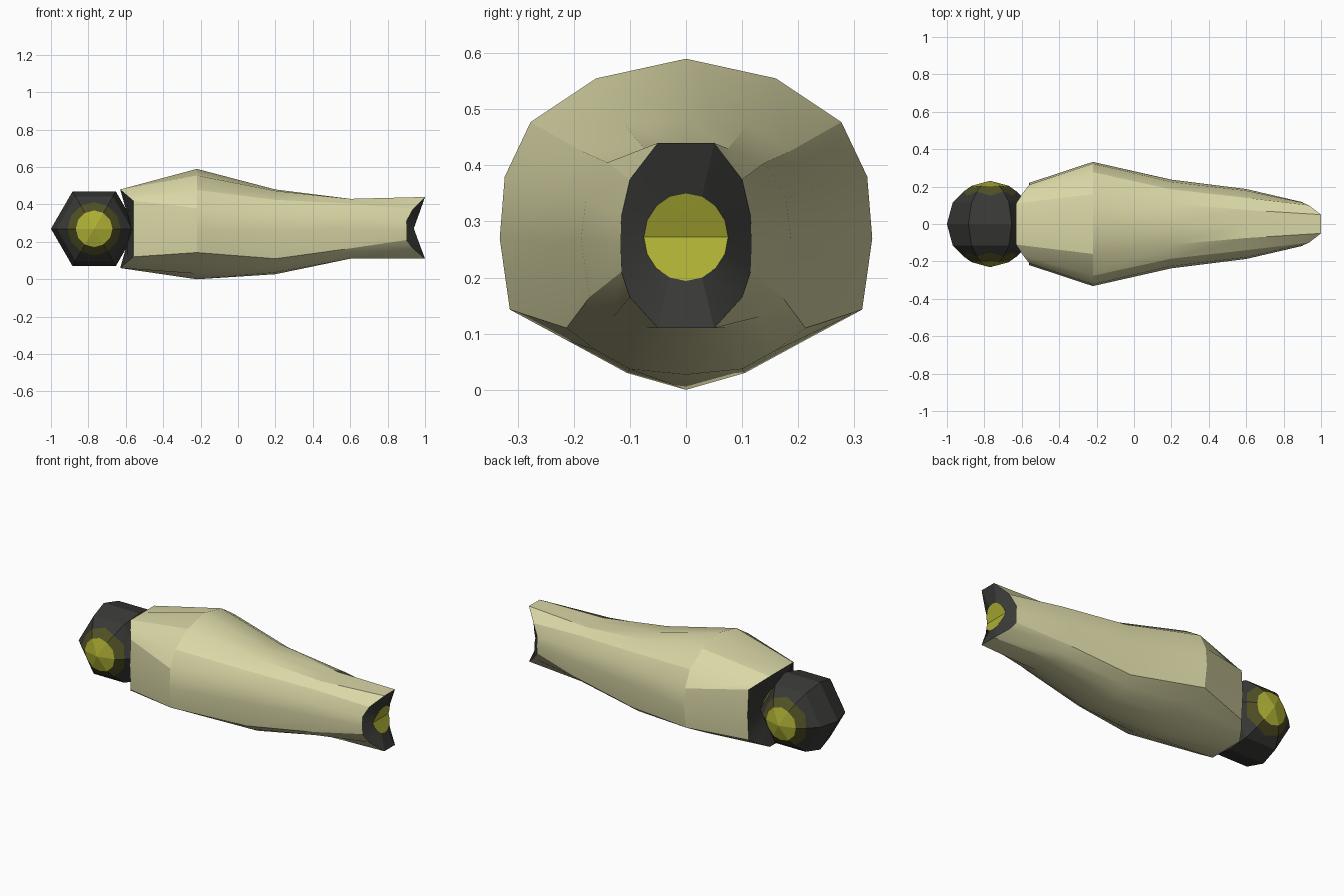
import bpy, math

if "Cube" in bpy.data.objects:
    bpy.data.objects.remove(bpy.data.objects["Cube"])


def material(name, rgb):
    m = bpy.data.materials.new(name)
    m.diffuse_color = (*rgb, 1)
    m.use_nodes = True
    m.node_tree.nodes["Principled BSDF"].inputs["Base Color"].default_value = m.diffuse_color
    return m


TAN = material("sand shell", (0.70, 0.68, 0.38))
DARK = material("dark joint", (0.04, 0.04, 0.037))
YELLOW = material("yellow pad", (0.42, 0.43, 0.035))
OLIVE = material("olive pad rim", (0.08, 0.08, 0.018))


def build(name, verts, faces, mats, slots, angle):
    me = bpy.data.meshes.new(name)
    me.from_pydata(verts, [], faces)
    for m in mats:
        me.materials.append(m)
    for p, s in zip(me.polygons, slots):
        p.material_index = s
    ob = bpy.data.objects.new(name, me)
    bpy.context.collection.objects.link(ob)
    bpy.context.view_layer.objects.active = ob
    ob.select_set(True)
    bpy.ops.object.shade_smooth_by_angle(angle=math.radians(angle))
    ob.select_set(False)


def loft(rings, slots_by_band):
    """Skin between rings of equal length."""
    n = len(rings[0])
    verts = [v for r in rings for v in r]
    faces, slots = [], []
    for k, s in enumerate(slots_by_band):
        for i in range(n):
            j = (i + 1) % n
            faces.append((k * n + i, k * n + j, (k + 1) * n + j, (k + 1) * n + i))
            slots.append(s)
    return verts, faces, slots


def fan(verts, faces, slots, start, n, tip, slot, flip=False):
    c = len(verts)
    verts.append(tip)
    for i in range(n):
        a, b = start + i, start + (i + 1) % n
        faces.append((b, a, c) if flip else (a, b, c))
        slots.append(slot)


# --- Limb shell: half sections from top to bottom, mirrored in y ---
def mirror(half):
    return half + [(x, -y, z) for x, y, z in half[-2:0:-1]]


def section(x, pts):
    return mirror([(x, y, z) for y, z in pts])


near_end = mirror([(-.63, 0, .48), (-.63, .11, .48), (-.595, .165, .45), (-.56, .21, .42),
                   (-.56, .22, .27), (-.56, .21, .12), (-.595, .165, .09), (-.63, .11, .06),
                   (-.63, 0, .06)])
bulge = section(-.22, [(0, .59), (.16, .555), (.277, .477), (.323, .38), (.332, .27),
                       (.314, .143), (.21, .087), (.105, .03), (0, 0)])
waist = section(.2, [(0, .48), (.11, .473), (.185, .425), (.225, .36), (.237, .26),
                     (.213, .11), (.16, .07), (.1, .037), (0, .027)])
wrist = section(.6, [(0, .43), (.075, .43), (.14, .405), (.178, .34), (.187, .27),
                     (.172, .165), (.13, .13), (.07, .11), (0, .11)])
far_end = mirror([(1, 0, .44), (1, .05, .44), (.935, .1, .375), (.9, .115, .31),
                  (.9, .117, .26), (.9, .115, .21), (.935, .1, .165), (1, .05, .11),
                  (1, 0, .11)])


# Rounded pad outline lying on the V-shaped notch of an end
def pad(x, slope, zc, ry, rz):
    ring = []
    for i in range(16):
        a = math.tau * i / 16
        dz = rz * math.cos(a)
        ring.append((x + slope * abs(dz), ry * math.sin(a), zc + dz))
    return ring


near_pad = pad(-.57, -.28, .27, .11, .11)
far_pad = pad(.94, .36, .272, .075, .078)
v, f, s = loft([near_pad, near_end, bulge, waist, wrist, far_end, far_pad],
               [1, 0, 0, 0, 0, 1])
fan(v, f, s, 0, 16, (-.57, 0, .27), 2, flip=True)
fan(v, f, s, 6 * 16, 16, (.94, 0, .272), 2)
build("limb_shell", v, f, [TAN, DARK, YELLOW], s, 25)

# --- Six-sided ball joint, axis along y, with round pads on both poles ---
R, CX, CZ = .231, -.769, .27
PROFILE = [(R * math.cos(math.radians(a)), R * math.sin(math.radians(a)))
           for a in (0, 30, 60, 90)]


def depth(t):
    for (r0, y0), (r1, y1) in zip(PROFILE, PROFILE[1:]):
        if r1 <= t <= r0 + 1e-6:
            return y0 + (y1 - y0) * (r0 - t) / (r0 - r1)
    return R


def ball_ring(r, side, rounded):
    ring = []
    for i in range(12):
        a = math.tau * i / 12
        c = math.cos(math.radians(30)) if i % 2 else 1
        t = r / c if rounded else r      # distance in hexagon units
        ring.append((CX + t * c * math.cos(a), side * depth(t), CZ + t * c * math.sin(a)))
    return ring


rings = [ball_ring(r, -1, q) for r, q in ((.098, True), (.142, True), (R * .866, False))]
rings.append(ball_ring(R, -1, False))
rings += [[(x, -y, z) for x, y, z in r] for r in reversed(rings[:3])]
v, f, s = loft(rings, [2, 0, 0, 0, 0, 2])
fan(v, f, s, 0, 12, (CX, -R, CZ), 1)
fan(v, f, s, 6 * 12, 12, (CX, R, CZ), 1, flip=True)
f = [tuple(reversed(p)) for p in f[:72]] + f[72:]
build("ball_joint", v, f, [DARK, YELLOW, OLIVE], s, 15)

# Make all normals point outward
import bmesh
for ob in bpy.data.objects:
    bm = bmesh.new()
    bm.from_mesh(ob.data)
    bmesh.ops.recalc_face_normals(bm, faces=bm.faces)
    bm.to_mesh(ob.data)
    bm.free()
